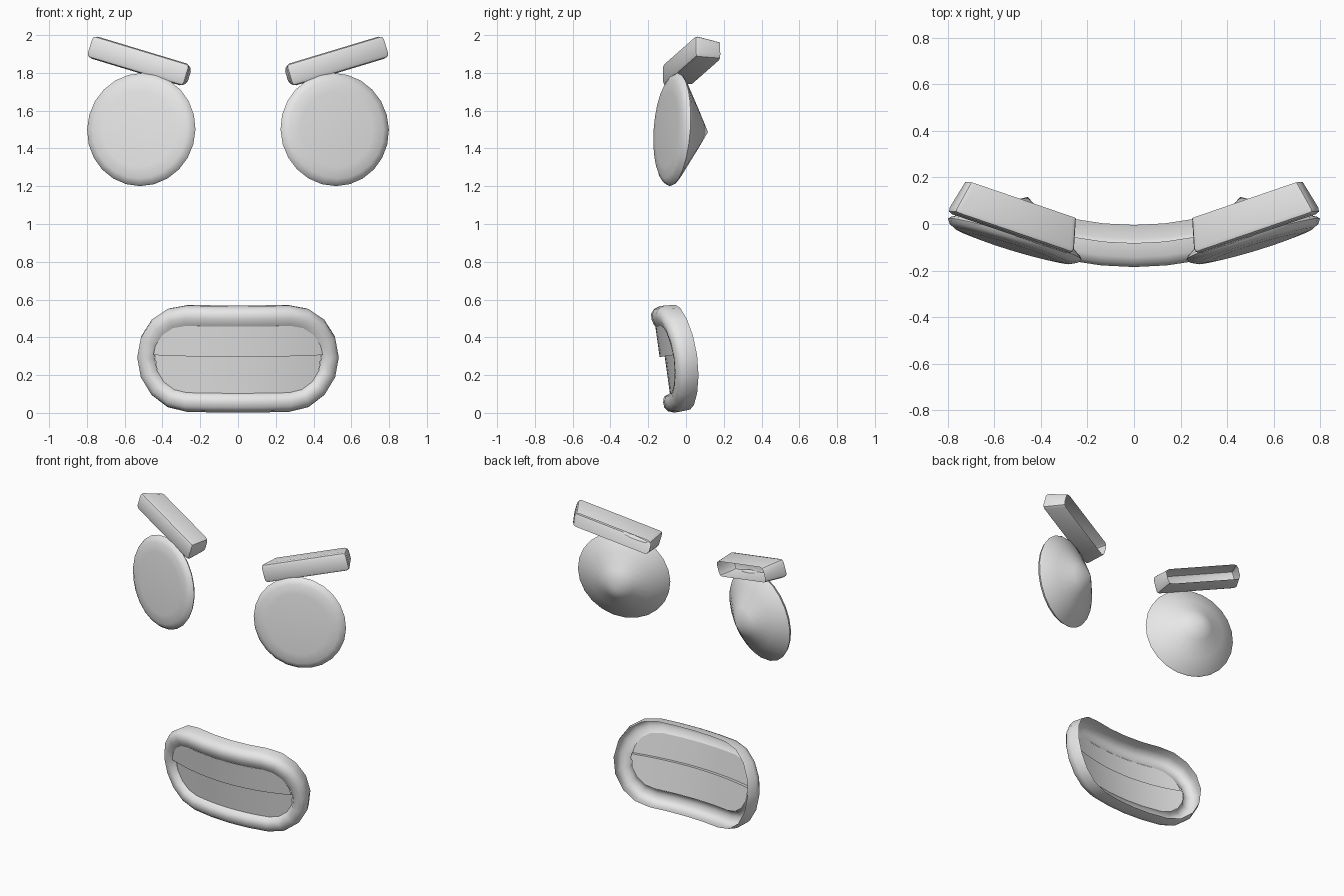
import bpy, bmesh, math
from mathutils import Matrix, Vector

if "Cube" in bpy.data.objects:
    bpy.data.objects.remove(bpy.data.objects["Cube"])

grey = bpy.data.materials.new("plain_grey")
grey.diffuse_color = (0.8, 0.8, 0.8, 1)
grey.use_nodes = True
grey.node_tree.nodes["Principled BSDF"].inputs["Base Color"].default_value = grey.diffuse_color


def finish(name, bm, matrix, mirror=False, angle=40):
    """Place the mesh, optionally reflect it in x, and shade it."""
    bm.transform(matrix)
    if mirror:
        bm.transform(Matrix.Scale(-1, 4, (1, 0, 0)))
        bmesh.ops.reverse_faces(bm, faces=bm.faces[:])
    mesh = bpy.data.meshes.new(name)
    bm.to_mesh(mesh)
    bm.free()
    mesh.materials.append(grey)
    ob = bpy.data.objects.new(name, mesh)
    bpy.context.collection.objects.link(ob)
    bpy.ops.object.select_all(action='DESELECT')
    ob.select_set(True)
    bpy.context.view_layer.objects.active = ob
    bpy.ops.object.shade_smooth_by_angle(angle=math.radians(angle))


def loft(rows, closed):
    """Join equal rows of points with quads facing the front."""
    bm = bmesh.new()
    grid = [[bm.verts.new(p) for p in row] for row in rows]
    n = len(rows[0])
    for a, b in zip(grid, grid[1:]):
        for j in range(n if closed else n - 1):
            k = (j + 1) % n
            bm.faces.new((b[j], b[k], a[k], a[j]))
    bmesh.ops.remove_doubles(bm, verts=bm.verts[:], dist=1e-5)
    return bm


def pose(loc, yaw, tilt, roll=0):
    r = math.radians
    return (Matrix.Translation(loc) @ Matrix.Rotation(r(yaw), 4, 'Z')
            @ Matrix.Rotation(r(tilt), 4, 'X') @ Matrix.Rotation(r(roll), 4, 'Y'))


# Eyes: flat lens in front, cone behind (radius, depth)
EYE = [(0, -.038), (.2, -.037), (.262, -.031), (.288, -.018), (.3, 0),
       (.293, .01), (.2, .068), (.1, .13), (0, .19)]
# Brows: tapered rounded boxes, open at the back
LENGTH, HEIGHT, DEPTH = .575, .125, .15

for side, mirror in (("right", False), ("left", True)):
    rings = [[(r * math.cos(t), d, r * math.sin(t))
              for t in (math.tau * i / 24 for i in range(24))] for r, d in EYE]
    finish(side + "_eye", loft(rings, True),
           pose((.512, -.065, 1.5), 17, -4), mirror, 50)

    bm = bmesh.new()
    bmesh.ops.create_cube(bm, size=1)
    back = [f for f in bm.faces if f.normal.y > .5]
    bmesh.ops.delete(bm, geom=back, context='FACES_ONLY')
    for v in bm.verts:
        inset = .035 if v.co.y > 0 else 0
        v.co = Vector((v.co.x * (LENGTH - 2 * inset),
                       (v.co.y + .5) * DEPTH,
                       v.co.z * (HEIGHT - .7 * inset)))
    rim = [e for e in bm.edges if not e.is_boundary]
    bmesh.ops.bevel(bm, geom=rim, offset=.024, segments=2, profile=.5,
                    affect='EDGES', clamp_overlap=True)
    finish(side + "_brow", bm, pose((.532, -.04, 1.865), 17.5, -5, -16), mirror)

# Mouth: stadium outline bent around an upright arc
BEND, HALF, STRAIGHT = 1.4, .284, .283
UPPER, LOWER, SPLIT = .015, .042, .018
mouth_pose = pose((0, -.152, .276), 0, 8)


def bent(u, e, w):
    a = u / BEND
    return ((BEND - e) * math.sin(a), BEND - (BEND - e) * math.cos(a), w)


def stadium(r, depth):
    pts = []
    for s in (1, -1):
        for i in range(9):
            t = math.pi * (i / 8 - .5)
            pts.append((s * (STRAIGHT + r * math.cos(t)), s * r * math.sin(t)))
        pts += [(s * STRAIGHT * k, s * r) for k in (.5, 0, -.5)]
    return [bent(u, depth(w), w) for u, w in pts]


# Lips: open rolled section (inset from outline, depth)
LIP = [(.09, .008), (.062, 0), (.034, .002), (.012, .018), (0, .05), (.004, .11)]
rows = [stadium(HALF - .104, lambda w: UPPER if w > SPLIT else LOWER)]
rows += [stadium(HALF - n, lambda w, e=e: e) for n, e in LIP]
finish("lips", loft(rows, True), mouth_pose, angle=60)

# Mouth panel: upper half stands in front of the lower half with a small ledge
R = HALF - .104
levels = [(R * math.sin(t), UPPER) for t in (1.5708, 1.18, .785, .393)]
levels += [(SPLIT, UPPER), (SPLIT, LOWER)]
levels += [(-R * math.sin(t), LOWER) for t in (.393, .785, 1.18, 1.5708)]
rows = []
for w, e in levels:
    half = STRAIGHT + math.sqrt(max(0, R * R - w * w))
    rows.append([bent(half * (j / 6 - 1), e, w) for j in range(13)])
finish("mouth_panel", loft(rows, False), mouth_pose, angle=30)
